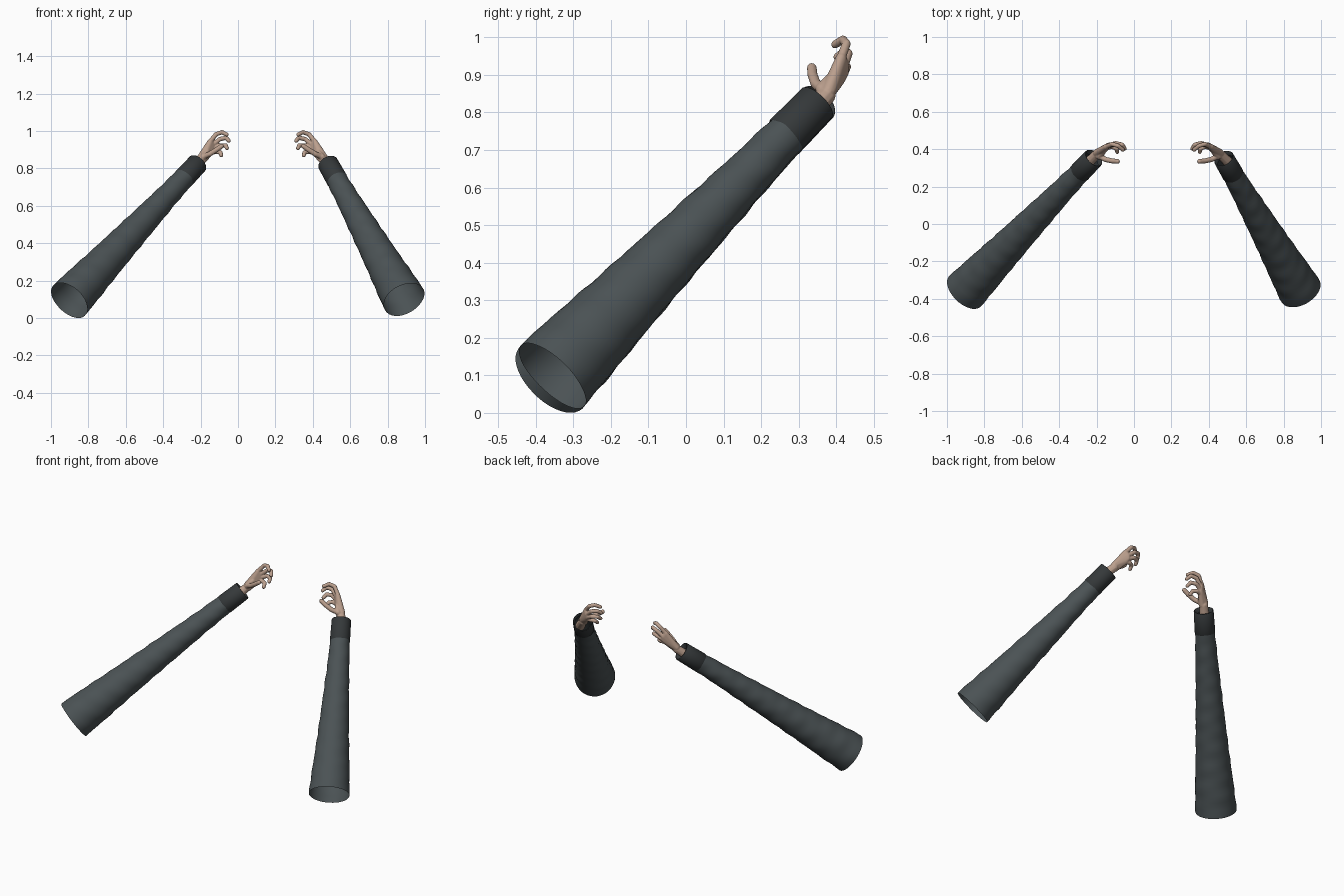
import bpy, bmesh, math
from mathutils import Vector

if "Cube" in bpy.data.objects:
    bpy.data.objects.remove(bpy.data.objects["Cube"])


def material(name, col):
    m = bpy.data.materials.new(name)
    m.diffuse_color = (*col, 1)
    m.use_nodes = True
    m.node_tree.nodes["Principled BSDF"].inputs["Base Color"].default_value = m.diffuse_color
    return m


CLOTH = material("cloth", (0.07, 0.085, 0.09))
CUFF = material("cuff_cloth", (0.035, 0.04, 0.042))
SKIN = material("skin", (0.50, 0.35, 0.27))


def finish(name, bm, mat):
    me = bpy.data.meshes.new(name)
    bm.to_mesh(me)
    bm.free()
    me.materials.append(mat)
    for p in me.polygons:
        p.use_smooth = True
    ob = bpy.data.objects.new(name, me)
    bpy.context.collection.objects.link(ob)
    return ob


# open tube along the arm; rings are (distance, radius)
def tube(name, start, direction, rings, mat, wrinkle=0.0, seg=40):
    d = direction.normalized()
    u = d.cross(Vector((0, 0, 1))).normalized()
    v = u.cross(d)
    bm = bmesh.new()
    loops = []
    for s, r in rings:
        loop = []
        for i in range(seg):
            a = 2 * math.pi * i / seg
            rr = r + wrinkle * math.sin(s * 55 + 2 * math.sin(a)) * math.cos(a * 2 + s * 9)
            loop.append(bm.verts.new(start + d * s + (u * math.cos(a) + v * math.sin(a)) * rr))
        loops.append(loop)
    for a, b in zip(loops, loops[1:]):
        for i in range(seg):
            j = (i + 1) % seg
            bm.faces.new((a[i], a[j], b[j], b[i]))
    bmesh.ops.recalc_face_normals(bm, faces=bm.faces)
    return finish(name, bm, mat)


def profile(t, pts):
    for (t0, r0), (t1, r1) in zip(pts, pts[1:]):
        if t <= t1:
            return r0 + (r1 - r0) * (t - t0) / (t1 - t0)
    return pts[-1][1]


# convex blob around several spheres, added to a shared mesh
def blob(bm, balls):
    tmp = bmesh.new()
    for p, r in balls:
        ret = bmesh.ops.create_icosphere(tmp, subdivisions=2, radius=r)
        bmesh.ops.translate(tmp, verts=ret["verts"], vec=p)
    ret = bmesh.ops.convex_hull(tmp, input=tmp.verts)
    junk = {e for e in ret["geom_interior"] + ret["geom_unused"]
            if isinstance(e, bmesh.types.BMVert)}
    bmesh.ops.delete(tmp, geom=list(junk), context="VERTS")
    me = bpy.data.meshes.new("tmp")
    tmp.to_mesh(me)
    tmp.free()
    bm.from_mesh(me)
    bpy.data.meshes.remove(me)


FINGERS = [
    [(-.148, .413, .945), (-.117, .427, .983), (-.085, .418, .994), (-.060, .397, .981)],
    [(-.136, .421, .925), (-.097, .432, .957), (-.063, .424, .964), (-.049, .403, .948)],
    [(-.136, .419, .905), (-.097, .428, .922), (-.066, .417, .924), (-.059, .397, .908)],
    [(-.146, .408, .885), (-.116, .413, .889), (-.093, .402, .886), (-.090, .385, .870)],
]
THUMB = [(-.186, .362, .862), (-.152, .345, .877), (-.115, .337, .900), (-.088, .335, .919)]
WRIST = (-.198, .374, .845)


def hand(name, flip):
    def P(p):
        return Vector((0.262 - p[0], p[1], p[2])) if flip else Vector(p)
    bm = bmesh.new()
    # forearm hidden in the cuff, then the palm
    blob(bm, [(P((-.26, .312, .777)), .030), (P(WRIST), .025)])
    heel = [(P((-.200, .380, .857)), .020), (P((-.188, .372, .845)), .020)]
    blob(bm, heel + [(P(f[0]), .0145) for f in FINGERS])
    # thumb base and web
    blob(bm, [(P(WRIST), .022), (P(THUMB[0]), .018), (P((-.165, .385, .89)), .015)])
    for chain, r in [(f, .0128) for f in FINGERS] + [(THUMB, .015)]:
        for k in range(3):
            blob(bm, [(P(chain[k]), r - k * .0006), (P(chain[k + 1]), r - (k + 1) * .0006)])
    ob = finish(name, bm, SKIN)
    rm = ob.modifiers.new("fuse", "REMESH")
    rm.mode = "VOXEL"
    rm.voxel_size = 0.003
    rm.use_smooth_shade = True
    sm = ob.modifiers.new("soften", "SMOOTH")
    sm.factor = 0.5
    sm.iterations = 4


TAPER = [(0, .117), (.12, .110), (.3, .096), (.5, .083), (.7, .071), (.85, .062), (1, .056)]
ARMS = {
    "left": (Vector((-.902, -.358, .096)), Vector((-.215, .353, .827)), False),
    "right": (Vector((.888, -.356, .1)), Vector((.480, .350, .827)), True),
}
for side, (a, b, flip) in ARMS.items():
    d = b - a
    L = d.length
    S = L - 0.13
    # tapering sleeve, open at the shoulder end
    tube(side + "_sleeve", a, d,
         [(S * i / 48, profile(i / 48, TAPER)) for i in range(49)], CLOTH, 0.002)
    # cuff with a rolled-in rim
    tube(side + "_cuff", a, d,
         [(S - .004, .056), (S, .058), (S + .06, .057), (L - .003, .056),
          (L, .054), (L, .050), (L - .03, .046)], CUFF)
    hand(side + "_hand", flip)
